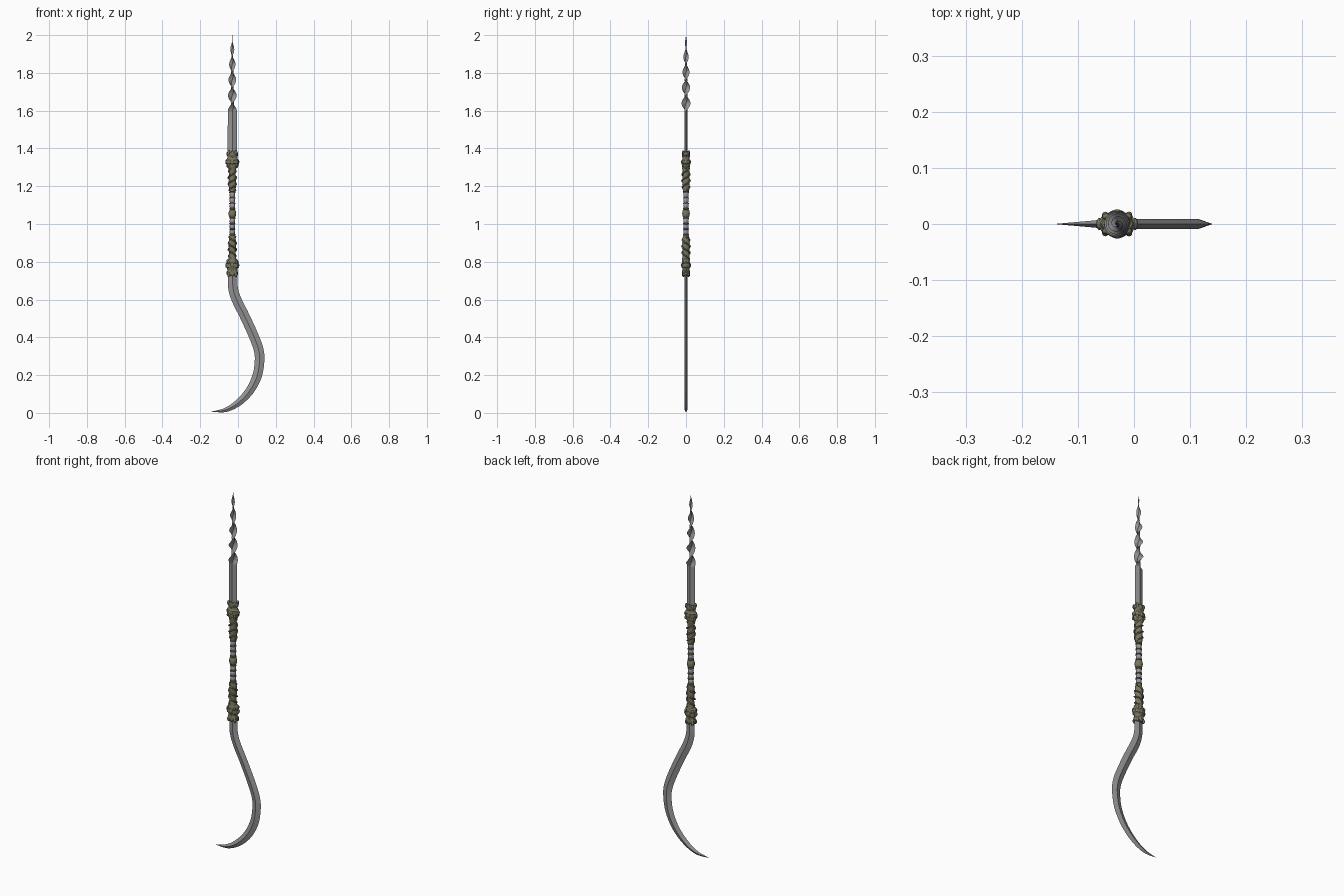
import bpy, math
from mathutils import Vector

if "Cube" in bpy.data.objects:
    bpy.data.objects.remove(bpy.data.objects["Cube"])

CX, CZ = -0.03, 1.055   # handle axis and handle middle


def material(name, rgb):
    m = bpy.data.materials.new(name)
    m.diffuse_color = (*rgb, 1)
    m.use_nodes = True
    m.node_tree.nodes["Principled BSDF"].inputs["Base Color"].default_value = m.diffuse_color
    return m


STEEL = material("blade steel", (0.29, 0.29, 0.29))
BRASS = material("aged brass", (0.19, 0.18, 0.115))
GRIP = material("grey grip", (0.30, 0.30, 0.33))


def make(name, verts, faces, mat, mirror=True, angle=30):
    me = bpy.data.meshes.new(name)
    me.from_pydata(verts, [], faces)
    ob = bpy.data.objects.new(name, me)
    bpy.context.collection.objects.link(ob)
    me.materials.append(mat)
    bpy.ops.object.select_all(action='DESELECT')
    bpy.context.view_layer.objects.active = ob
    ob.select_set(True)
    bpy.ops.object.mode_set(mode='EDIT')
    bpy.ops.mesh.select_all(action='SELECT')
    bpy.ops.mesh.normals_make_consistent(inside=False)
    bpy.ops.object.mode_set(mode='OBJECT')
    bpy.ops.object.shade_smooth_by_angle(angle=math.radians(angle))
    if mirror:
        place(ob)
    return ob


def place(ob):
    # handle parts are modelled upwards from the handle middle and mirrored down
    ob.location = (CX, 0, CZ)
    mod = ob.modifiers.new("mirror", 'MIRROR')
    mod.use_axis = (False, False, True)


def skin(rings, n):
    faces = []
    for i in range(rings - 1):
        for j in range(n):
            k = (j + 1) % n
            faces.append((i * n + j, i * n + k, (i + 1) * n + k, (i + 1) * n + j))
    return faces


def lathe(name, prof, mat, sx=1.0, sy=1.0, n=20, lobes=0, depth=0.0):
    verts = []
    for r, z in prof:
        for j in range(n):
            a = math.tau * j / n
            q = r * (1 + depth * math.cos(lobes * a))
            verts.append((q * math.cos(a) * sx, q * math.sin(a) * sy, z))
    return make(name, verts, skin(len(prof), n), mat, angle=40)


def blade(name, stations):
    # stations: centre, width direction, half width, thickness direction, half thickness
    verts = []
    for c, w, hw, t, ht in stations:
        verts += [c + w * hw, c + t * ht, c - w * hw, c - t * ht]
    faces = skin(len(stations), 4)
    e = len(verts)
    faces += [(0, 1, 2, 3), (e - 4, e - 3, e - 2, e - 1)]
    return make(name, verts, faces, STEEL, mirror=False)


def lerp(table, x):
    for (a, u), (b, v) in zip(table, table[1:]):
        if x <= b:
            return u + (v - u) * (x - a) / (b - a)
    return table[-1][1]


# upper blade: flat diamond bar twisting into a spike
st = []
env = [(1.3, .025), (1.60, .024), (1.69, .0225), (1.77, .020), (1.85, .0165), (1.93, .010), (2.0, .0005)]
zs = [1.34, 1.45, 1.55, 1.59] + [1.598 + 0.402 * i / 90 for i in range(91)]
for z in zs:
    a = max(0, math.pi * (z - 1.598) / 0.083)
    hw = lerp(env, z)
    st.append((Vector((CX, 0, z)), Vector((math.cos(a), math.sin(a), 0)), hw,
               Vector((-math.sin(a), math.cos(a), 0)), hw * 0.34))
blade("twisted_blade", st)

# lower blade: curved hook
path = [(-.028, .80), (-.028, .72), (-.026, .66), (-.008, .60), (.034, .515), (.082, .41), (.109, .335),
        (.114, .275), (.101, .195), (.062, .117), (.002, .054), (-.065, .016), (-.14, .006)]
width = [(0, .025), (3, .026), (6, .026), (8, .025), (9, .0225), (10, .0185), (11, .0115), (12, .0004)]
P = [Vector((x, 0, z)) for x, z in path]
P = [2 * P[0] - P[1]] + P + [2 * P[-1] - P[-2]]
pts, par = [], []
for i in range(1, len(P) - 2):
    for s in range(6):
        t = s / 6
        a, b, c, d = P[i - 1:i + 3]
        pts.append(0.5 * (2 * b + (c - a) * t + (2 * a - 5 * b + 4 * c - d) * t * t + (3 * b - a - 3 * c + d) * t ** 3))
        par.append(i - 1 + t)
pts.append(P[-2])
par.append(12)
st = []
for i, p in enumerate(pts):
    d = (pts[min(i + 1, len(pts) - 1)] - pts[max(i - 1, 0)]).normalized()
    hw = lerp(width, par[i])
    st.append((p, Vector((-d.z, 0, d.x)), hw, Vector((0, 1, 0)), min(.009, hw * .6)))
blade("hooked_blade", st)

# handle middle knob
lathe("centre_knob", [(.020, 0), (.0195, .008), (.017, .016), (.013, .020), (.016, .022), (.016, .028), (.012, .030)], BRASS)

# segmented grip with brass rings between the segments
for i in range(3):
    z = .028 + .029 * i
    lathe("grip_segment", [(.011, z), (.0135, z + .003), (.0145, z + .012), (.0135, z + .021), (.011, z + .024)], GRIP)
    lathe("grip_ring", [(.011, z + .022), (.0165, z + .0235), (.0165, z + .0275), (.011, z + .029)], BRASS)

# swelling sleeve below the collar
lathe("sleeve", [(.012, .113), (.016, .116), (.0175, .13), (.020, .155), (.0185, .185), (.0165, .205),
                 (.0185, .225), (.021, .245)], BRASS)

# spiral vine around the sleeve
cu = bpy.data.curves.new("sleeve_spiral", 'CURVE')
cu.dimensions = '3D'
cu.bevel_depth = .004
cu.bevel_resolution = 2
cu.use_fill_caps = True
for phase in (0, math.pi):
    sp = cu.splines.new('POLY')
    n = 60
    sp.points.add(n)
    for i in range(n + 1):
        t = i / n
        a = phase + t * math.tau * 1.75
        r = .017 + .0045 * math.sin(math.pi * t)
        sp.points[i].co = (r * math.cos(a), r * math.sin(a), .122 + .12 * t, 1)
cu.materials.append(BRASS)
vine = bpy.data.objects.new("sleeve_spiral", cu)
bpy.context.collection.objects.link(vine)
place(vine)

# oval collar: wide rim and notched crown holding the blade
lathe("collar", [(.018, .238), (.026, .244), (.029, .252), (.029, .262), (.032, .264), (.032, .284),
                 (.027, .288), (.024, .296), (.024, .304), (.028, .308), (.028, .322), (.025, .326), (.004, .328)],
      BRASS, 1.06, .70, 32, 8, .035)


def stud(name, x, y, z, rx, ry, rz):
    bpy.ops.mesh.primitive_uv_sphere_add(segments=12, ring_count=8, radius=1)
    ob = bpy.context.object
    ob.name = name
    for v in ob.data.vertices:
        v.co = (v.co.x * rx + x, v.co.y * ry + y, v.co.z * rz + z)
    ob.data.materials.append(BRASS)
    bpy.ops.object.shade_smooth_by_angle(angle=math.radians(50))
    place(ob)


# lugs and studs on the collar
for s in (-1, 1):
    stud("side_lug", s * .032, 0, .274, .005, .011, .011)
    stud("front_boss", 0, s * .020, .273, .010, .006, .013)
    stud("crown_petal", 0, s * .017, .315, .008, .005, .018)
    for k in (-1, 1):
        stud("crown_bead", k * .019, s * .013, .322, .008, .006, .013)
        stud("rim_bead", k * .021, s * .016, .257, .006, .006, .009)
